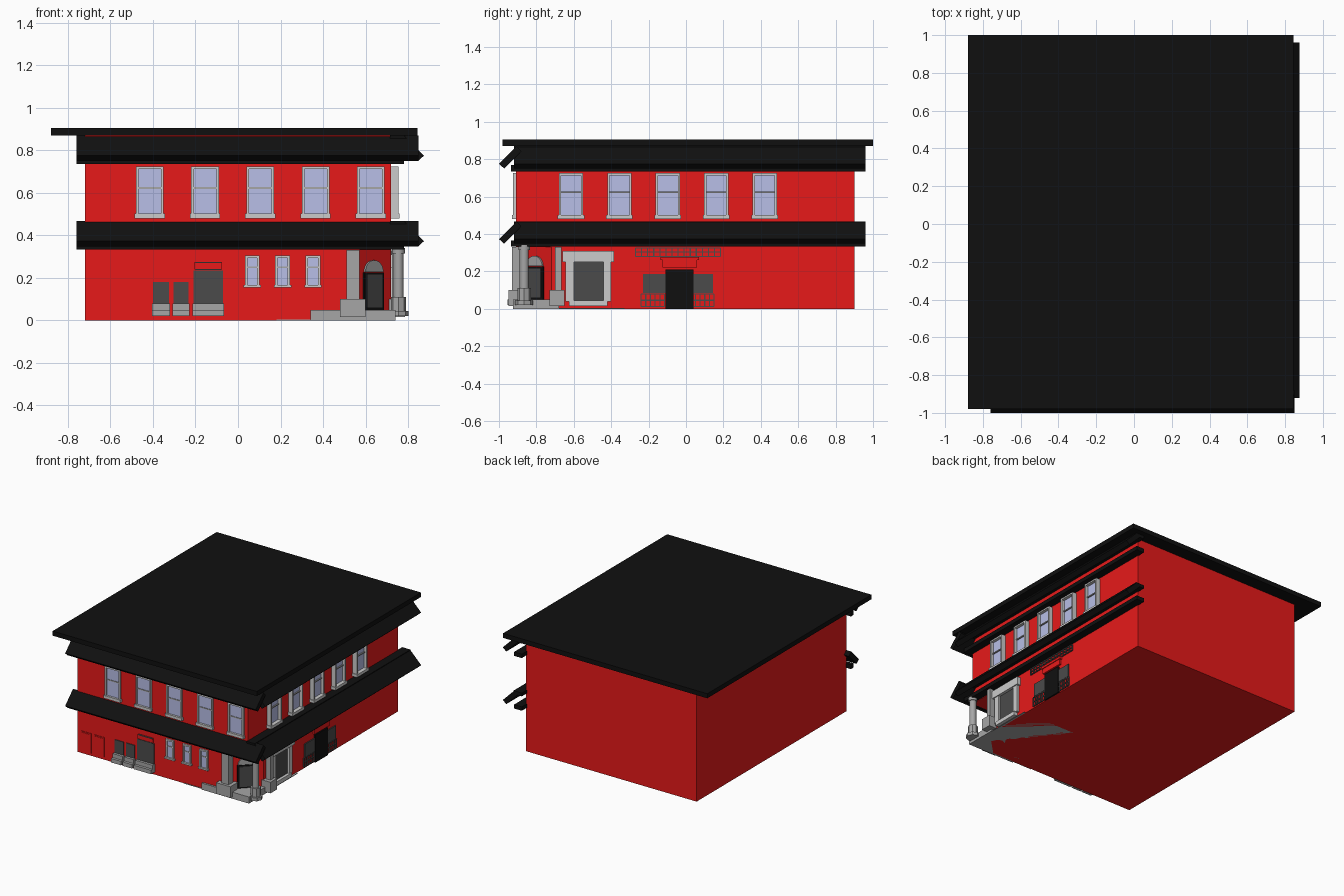
import bpy, bmesh, math
from mathutils import Vector, Matrix

if "Cube" in bpy.data.objects:
    bpy.data.objects.remove(bpy.data.objects["Cube"])


def material(name, rgb):
    m = bpy.data.materials.new(name)
    m.diffuse_color = (*rgb, 1)
    m.use_nodes = True
    m.node_tree.nodes["Principled BSDF"].inputs["Base Color"].default_value = m.diffuse_color
    return m


RED = material("red_paint", (0.8, 0.01, 0.01))
BLACK = material("black_trim", (0.005, 0.005, 0.005))
DARK = material("dark_panel", (0.07, 0.07, 0.07))
GLASS = material("blue_glass", (0.48, 0.52, 0.8))
STONE = material("stone", (0.38, 0.38, 0.38))
PALE = material("pale_stone", (0.55, 0.55, 0.55))

# Wall frames: along wall, up, outward -> world
H = math.sqrt(0.5)
WALLS = {
    "front": lambda a, z, d: (a, -0.91 - d, z),
    "right": lambda a, z, d: (0.72 + d, a, z),
    "corner": lambda a, z, d: (0.635 + (a + d) * H, -0.805 + (a - d) * H, z),
    "world": lambda a, z, d: (a, d, z),
}


def finish(name, bm, mats):
    bmesh.ops.recalc_face_normals(bm, faces=bm.faces)
    me = bpy.data.meshes.new(name)
    bm.to_mesh(me)
    bm.free()
    for m in mats:
        me.materials.append(m)
    ob = bpy.data.objects.new(name, me)
    bpy.context.collection.objects.link(ob)
    return ob


def boxes(name, wall, parts):
    """One object from boxes (a0, a1, z0, z1, d0, d1, material)."""
    bm, mats, place = bmesh.new(), [], WALLS[wall]
    for a0, a1, z0, z1, d0, d1, mat in parts:
        if mat not in mats:
            mats.append(mat)
        vs = bmesh.ops.create_cube(bm, size=1)["verts"]
        for v in vs:
            x, y, z = v.co
            v.co = place(a1 if x > 0 else a0, z1 if z > 0 else z0, d1 if y > 0 else d0)
        for f in {f for v in vs for f in v.link_faces}:
            f.material_index = mats.index(mat)
    return finish(name, bm, mats)


def extrude(name, points, offset, mat):
    """Solid from a planar outline swept along offset."""
    bm = bmesh.new()
    f = bm.faces.new([bm.verts.new(p) for p in points])
    g = bmesh.ops.extrude_face_region(bm, geom=[f])["geom"]
    bmesh.ops.translate(bm, vec=Vector(offset),
                        verts=[v for v in g if isinstance(v, bmesh.types.BMVert)])
    return finish(name, bm, [mat])


def window(name, wall, c, w, z0, z1, depth):
    """Sash window: jambs, head, sill, middle rail and pane."""
    l, r, t, m = c - w / 2, c + w / 2, 0.012, (z0 + z1) / 2 + 0.02
    boxes(name, wall, [
        (l, l + t, z0, z1, -0.005, depth, PALE), (r - t, r, z0, z1, -0.005, depth, PALE),
        (l, r, z1 - t, z1, -0.005, depth, PALE),
        (l - 0.006, r + 0.006, z0, z0 + w * 0.17, -0.005, depth + 0.006, PALE),
        (l + t, r - t, m - 0.004, m + 0.004, 0, depth * 0.6, STONE),
        (l + t, r - t, z0, z1 - t, -0.005, depth * 0.35, GLASS)])


def lattice(name, wall, a0, a1, z0, z1, cols, rows):
    t, parts = 0.003, []
    for i in range(cols + 1):
        a = a0 + (a1 - a0) * i / cols
        parts.append((a - t, a + t, z0, z1, 0, 0.008, DARK))
    for i in range(rows + 1):
        z = z0 + (z1 - z0) * i / rows
        parts.append((a0, a1, z - t, z + t, 0, 0.008, DARK))
    boxes(name, wall, parts)


# Main walls: ground floor with cut corner, full upper floor
ground = [(-0.72, -0.91), (0.53, -0.91), (0.72, -0.72), (0.72, 0.90), (-0.72, 0.90)]
extrude("ground_floor", [(x, y, 0) for x, y in ground], (0, 0, 0.33), RED)
boxes("upper_floor", "world", [(-0.72, 0.72, 0.33, 0.87, -0.91, 0.90, RED)])
boxes("roof", "world", [(-0.88, 0.845, 0.87, 0.905, -0.98, 1.0, BLACK)])

# Corner floor and entrance platform
boxes("corner_floor", "world", [(0.18, 0.735, 0.0, 0.004, -0.915, -0.33, STONE)])
step = [(0.34, -0.925), (0.74, -0.925), (0.74, -0.68), (0.6, -0.68), (0.5, -0.85), (0.34, -0.85)]
extrude("entrance_platform", [(x, y, 0) for x, y in step], (0, 0, 0.05), STONE)

# Cornices: tilted board plus a wall moulding on front and right
slab = [(0, 0.775), (-0.028, 0.75), (-0.12, 0.842), (-0.095, 0.87)]
for level, dz in (("upper", 0), ("lower", -0.402)):
    extrude(level + "_front_cornice", [(-0.76, -1.0 - o, z + dz) for o, z in slab],
            (1.61, 0, 0), BLACK)
    extrude(level + "_right_cornice", [(0.875 + o, -0.92, z + dz) for o, z in slab],
            (0, 1.88, 0), BLACK)
    boxes(level + "_front_moulding", "front",
          [(-0.76, 0.78, 0.735 + dz, 0.768 + dz, -0.005, 0.025, BLACK)])
    boxes(level + "_right_moulding", "right",
          [(-0.92, 0.96, 0.735 + dz, 0.765 + dz, -0.005, 0.06, BLACK),
           (-0.92, 0.96, 0.845 + dz, 0.87 + dz, -0.005, 0.065, BLACK)])

# Sash windows
for i in range(5):
    window(f"front_window_{i+1}", "front", -0.415 + 0.26 * i, 0.13, 0.48, 0.725, 0.015)
    window(f"right_window_{i+1}", "right", -0.615 + 0.259 * i, 0.13, 0.48, 0.725, 0.035)
for i in range(3):
    window(f"small_window_{i+1}", "front", 0.067 + 0.143 * i, 0.07, 0.155, 0.305, 0.012)

# Front ground floor: framed red panels
for i, a in enumerate((-0.685, -0.575)):
    b, t = a + 0.083, 0.004
    boxes(f"front_panel_{i+1}", "front", [
        (a, b, 0.02, 0.17, -0.005, 0.004, RED),
        (a + 0.008, b - 0.008, 0.028, 0.162, 0.0, 0.007, RED)])

# Front openings with stepped sills
for name, a, b, top in (("left_hatch", -0.40, -0.325, 0.18),
                        ("middle_hatch", -0.303, -0.232, 0.18),
                        ("front_doorway", -0.21, -0.07, 0.235)):
    boxes(name, "front", [
        (a, b, 0.07, top, -0.005, 0.006, DARK),
        (a - 0.004, b + 0.004, 0.02, 0.05, -0.005, 0.045, STONE),
        (a - 0.004, b + 0.004, 0.05, 0.08, -0.005, 0.025, STONE)])
boxes("doorway_header", "front", [
    (-0.205, -0.075, 0.24, 0.275, -0.005, 0.008, RED),
    (-0.20, -0.08, 0.236, 0.241, 0, 0.012, DARK),
    (-0.20, -0.08, 0.27, 0.275, 0, 0.012, DARK)])

# Big stone-framed window on the right side
boxes("shop_window", "right", [
    (-0.66, -0.385, 0.25, 0.31, -0.005, 0.03, PALE),
    (-0.645, -0.60, 0.04, 0.25, -0.005, 0.022, PALE),
    (-0.44, -0.40, 0.04, 0.25, -0.005, 0.022, PALE),
    (-0.625, -0.42, 0.015, 0.045, -0.005, 0.03, PALE),
    (-0.60, -0.44, 0.04, 0.25, -0.005, 0.008, DARK)])

# Side entrance with flanking panes and lattices
boxes("side_door", "right", [(-0.11, 0.04, 0.0, 0.21, -0.005, 0.012, BLACK)])
boxes("side_door_canopy", "right", [
    (-0.135, 0.07, 0.26, 0.278, -0.005, 0.02, RED),
    (-0.125, 0.06, 0.22, 0.26, -0.005, 0.014, RED)])
boxes("side_panes", "right", [(-0.23, -0.11, 0.085, 0.185, -0.005, 0.008, DARK),
                              (0.04, 0.145, 0.085, 0.185, -0.005, 0.008, DARK)])
lattice("left_lattice", "right", -0.24, -0.115, 0.012, 0.08, 5, 2)
lattice("right_lattice", "right", 0.025, 0.15, 0.012, 0.08, 5, 2)
lattice("upper_lattice", "right", -0.27, 0.185, 0.28, 0.326, 14, 2)

# Arched corner door on the cut corner
boxes("corner_door", "corner", [
    (-0.065, 0.065, 0.05, 0.225, -0.01, 0.008, BLACK),
    (-0.05, 0.05, 0.06, 0.215, 0, 0.012, DARK)])
place = WALLS["corner"]
arc = [(0.06 * math.cos(math.pi * i / 12), 0.228 + 0.055 * math.sin(math.pi * i / 12))
       for i in range(13)]
extrude("door_fanlight", [place(a, z, -0.01) for a, z in arc],
        Vector(place(0, 0, 0.02)) - Vector(place(0, 0, 0)), STONE)

# Columns and pedestals around the entrance
boxes("front_pilaster", "world", [
    (0.48, 0.60, 0.015, 0.10, -0.95, -0.86, STONE),
    (0.51, 0.572, 0.10, 0.33, -0.93, -0.875, STONE)])


def column(name, x, y, r):
    bm = bmesh.new()
    for rad, z0, z1, n in ((r * 2, 0.02, 0.045, 8), (r * 1.5, 0.045, 0.11, 8),
                           (r, 0.11, 0.33, 16), (r * 1.25, 0.315, 0.34, 16)):
        bmesh.ops.create_cone(bm, cap_ends=True, segments=n, radius1=rad, radius2=rad,
                              depth=z1 - z0,
                              matrix=Matrix.Translation((x, y, (z0 + z1) / 2)))
    me = finish(name, bm, [STONE]).data
    for f in me.polygons:
        f.use_smooth = len(f.vertices) == 4
    me.set_sharp_from_angle(angle=math.radians(35))


column("corner_column", 0.755, -0.865, 0.024)
boxes("right_pilaster", "world", [
    (0.70, 0.785, 0.015, 0.10, -0.73, -0.65, STONE),
    (0.725, 0.765, 0.10, 0.33, -0.70, -0.665, STONE)])
